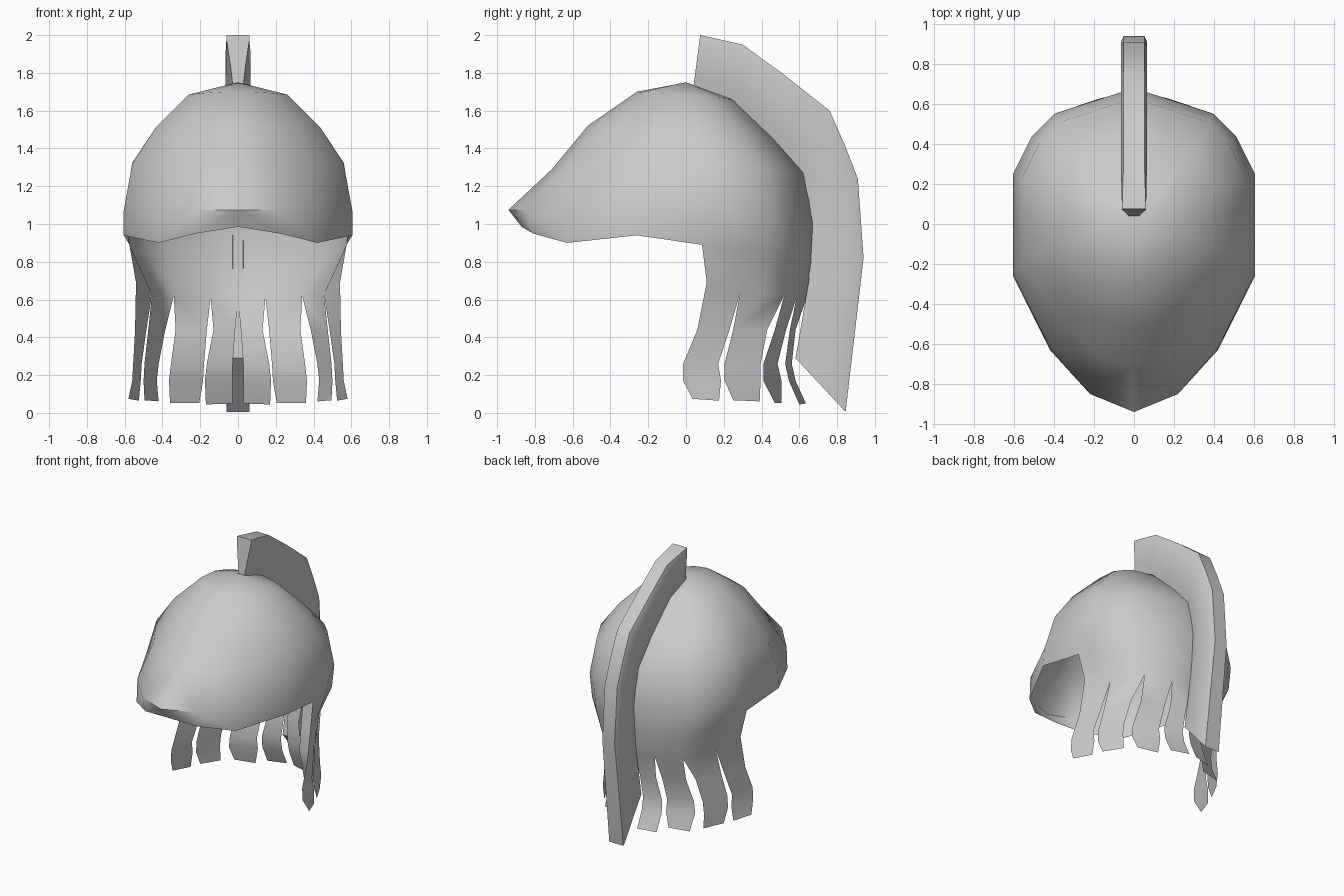
import bpy, bmesh
from mathutils import Vector

if "Cube" in bpy.data.objects:
    bpy.data.objects.remove(bpy.data.objects["Cube"])


def finish(bm, name, angle, mirror=False):
    bmesh.ops.remove_doubles(bm, verts=bm.verts, dist=0.0005)
    bmesh.ops.recalc_face_normals(bm, faces=bm.faces)
    me = bpy.data.meshes.new(name)
    bm.to_mesh(me)
    bm.free()
    ob = bpy.data.objects.new(name, me)
    bpy.context.collection.objects.link(ob)
    bpy.ops.object.select_all(action='DESELECT')
    ob.select_set(True)
    bpy.context.view_layer.objects.active = ob
    if mirror:
        mod = ob.modifiers.new("Mirror", 'MIRROR')
        mod.merge_threshold = 0.001
        bpy.ops.object.modifier_apply(modifier=mod.name)
    bpy.ops.object.shade_smooth_by_angle(angle=angle)
    return ob


def bridge(bm, a, b):
    for i in range(len(a) - 1):
        bm.faces.new((a[i], a[i + 1], b[i + 1], b[i]))


# Helmet shell: half outline at the widest level, front tip to back
outline = [(0, -.94), (.22, -.85), (.42, -.62), (.605, -.25), (.605, .08),
           (.605, .25), (.51, .44), (.40, .55), (.20, .615), (0, .68)]
# Rings: side x, side z, front y, front z, back y, back z
rings = [(.26, 1.68, .26, 1.70, .25, 1.66),
         (.44, 1.50, .52, 1.52, .47, 1.45),
         (.56, 1.33, .71, 1.29, .63, 1.27),
         (.605, 1.07, .94, 1.075, .68, 1.00)]
bm = bmesh.new()
apex = bm.verts.new((0, 0, 1.75))
prev = None
for sx, sz, fy, fz, by, bz in rings:
    row = []
    for x, y in outline:
        t = abs(y) / (.94 if y < 0 else .68)
        end_y, end_z = (-fy, fz) if y < 0 else (by, bz)
        row.append(bm.verts.new((x * sx / .605, t * end_y, sz + (end_z - sz) * t)))
    if prev:
        bridge(bm, prev, row)
    else:
        for a, b in zip(row, row[1:]):
            bm.faces.new((apex, a, b))
    prev = row

# Visor rim in front, upper neck guard behind
rim = [(0, -.87, .985), (.22, -.81, .95), (.42, -.63, .90), (.605, -.26, .94),
       (.575, .085, .89), (.565, .25, .87), (.49, .44, .85), (.38, .55, .83),
       (.18, .625, .81), (0, .67, .80)]
rim = [bm.verts.new(p) for p in rim]
bridge(bm, prev, rim)

# Lower neck guard edge where the strips begin
neck = [(.54, .11, .69), (.455, .285, .63), (.40, .41, .625), (.34, .52, .62),
        (.145, .585, .61), (0, .635, .60)]
neck = [bm.verts.new(p) for p in neck]
bridge(bm, rim[4:], neck)

# Hanging strips: start/end on the neck edge, then both edges as (x, y) per level
levels = (.44, .26, .17, .055)
strips = [
    (0, 1, [(.545, .06), (.555, -.015), (.56, -.015), (.58, .035)],
           [(.485, .23), (.51, .17), (.515, .185), (.525, .175)]),
    (1, 3, [(.475, .25), (.495, .205), (.50, .205), (.495, .25)],
           [(.385, .43), (.42, .395), (.43, .395), (.42, .39)]),
    (3, 4, [(.33, .47), (.355, .41), (.365, .41), (.36, .47)],
           [(.165, .53), (.18, .485), (.185, .505), (.205, .505)]),
    (4, 5, [(.13, .55), (.165, .525), (.175, .545), (.17, .60)],
           [(.015, .58), (.028, .56), (.03, .58), (.03, .635)]),
]
for s, e, left, right in strips:
    top = neck[s:e + 1]
    for k, z in enumerate(levels):
        drop = .015 * (1.3 - s / 2) if k == 3 else 0
        a = bm.verts.new((*left[k], z + drop))
        b = bm.verts.new((*right[k], z + drop * .5))
        bm.faces.new(top + [b, a])
        top = [a, b]
finish(bm, "helmet_shell", 0.9, mirror=True)

# Crest: pairs of outer and inner (y, z) points from the front end to the tail
crest = [((.075, 2.0), (.04, 1.73)), ((.30, 1.95), (.24, 1.65)),
         ((.52, 1.79), (.45, 1.46)), ((.76, 1.60), (.61, 1.27)),
         ((.84, 1.42), (.65, 1.13)), ((.91, 1.24), (.67, 1.0)),
         ((.94, .82), (.65, .70)), ((.845, .005), (.58, .29))]
bm = bmesh.new()
loops = []
for i, (o, n) in enumerate(crest):
    o, n = Vector((0, *o)), Vector((0, *n))
    end = i in (0, len(crest) - 1)
    mid_w, out_w = (.04, .06) if end else (.065, .065)
    half = [(n, .027), (o.lerp(n, .6), mid_w), (o.lerp(n, .1), out_w), (o, out_w * .8)]
    if end:
        half[3] = (o, out_w)
    pts = [p + Vector((w, 0, 0)) for p, w in half]
    pts += [p - Vector((w, 0, 0)) for p, w in reversed(half)]
    loops.append([bm.verts.new(p) for p in pts])
for a, b in zip(loops, loops[1:]):
    bridge(bm, a + a[:1], b + b[:1])
bm.faces.new(loops[0])
bm.faces.new(loops[-1])
finish(bm, "crest", 0.9)
